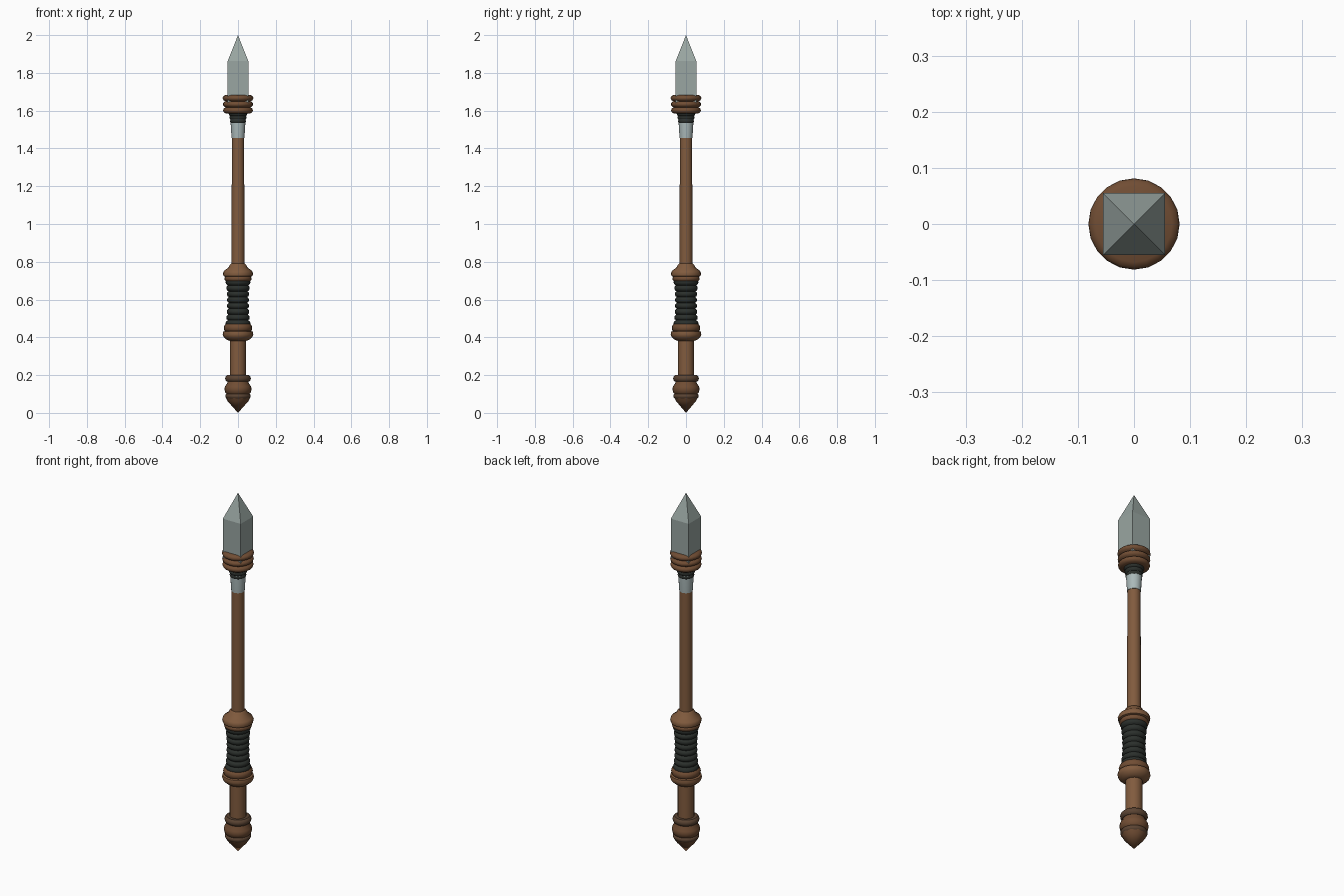
import bpy, bmesh, math

if "Cube" in bpy.data.objects:
    bpy.data.objects.remove(bpy.data.objects["Cube"])

SIDES = 20


def material(name, rgb):
    m = bpy.data.materials.new(name)
    m.diffuse_color = (*rgb, 1)
    m.use_nodes = True
    m.node_tree.nodes["Principled BSDF"].inputs["Base Color"].default_value = m.diffuse_color
    return m


WOOD = material("shaft wood", (0.22, 0.105, 0.048))
LEATHER = material("brown leather", (0.165, 0.075, 0.034))
BANDING = material("dark brown band", (0.105, 0.058, 0.033))
GRIP = material("black cord", (0.024, 0.029, 0.025))
STEEL = material("steel", (0.32, 0.38, 0.36))
PALE = material("pale metal", (0.40, 0.48, 0.48))


def lathe(name, profile, mat, sides=SIDES, turn=0.0, angle=35):
    """Spin (radius, z) points, listed bottom to top, into a closed solid."""
    bm = bmesh.new()
    loops = []
    for r, z in profile:
        if r == 0:
            loops.append([bm.verts.new((0, 0, z))])
            continue
        loops.append([bm.verts.new((r * math.cos(turn + math.tau * i / sides),
                                    r * math.sin(turn + math.tau * i / sides), z))
                      for i in range(sides)])
    for a, b in zip(loops, loops[1:]):
        for i in range(sides):
            j = (i + 1) % sides
            quad = [a[i % len(a)], a[j % len(a)], b[j % len(b)], b[i % len(b)]]
            bm.faces.new(list(dict.fromkeys(quad)))
    for loop in (loops[0], loops[-1]):
        if len(loop) > 1:
            bm.faces.new(loop)
    bmesh.ops.recalc_face_normals(bm, faces=bm.faces)
    me = bpy.data.meshes.new(name)
    bm.to_mesh(me)
    bm.free()
    me.materials.append(mat)
    ob = bpy.data.objects.new(name, me)
    bpy.context.collection.objects.link(ob)
    bpy.ops.object.select_all(action='DESELECT')
    ob.select_set(True)
    bpy.context.view_layer.objects.active = ob
    bpy.ops.object.shade_smooth_by_angle(angle=math.radians(angle))
    return ob


def coils(z0, z1, count, radius, depth):
    """Profile of stacked rounded rings; radius is a function of 0..1 height."""
    pts, steps = [], 6
    for k in range(count):
        for s in range(steps + (k == count - 1)):
            t = (k + s / steps) / count
            pts.append((radius(t) - depth * (1 - math.sin(math.pi * s / steps) ** 0.6),
                        z0 + (z1 - z0) * t))
    return pts


# Spear head: square bar ending in a pyramid
h = 0.055 * math.sqrt(2)
lathe("blade", [(h, 1.64), (h, 1.862), (0, 2.0)], STEEL, 4, math.pi / 4, 20)

# Leather rings holding the blade, cord binding and metal neck below them
lathe("blade_collar", coils(1.585, 1.682, 3, lambda t: 0.078 + 0.004 * t, 0.014), LEATHER)
lathe("neck_binding", coils(1.532, 1.592, 3, lambda t: 0.040 + 0.011 * t, 0.005), GRIP)
lathe("metal_neck", [(0.034, 1.455), (0.039, 1.535), (0.039, 1.56)], PALE)

# Long handle and thicker lower handle
lathe("shaft", [(0.034, 0.70), (0.034, 1.0), (0.032, 1.46)], WOOD)
lathe("lower_shaft", [(0.042, 0.17), (0.042, 0.42)], WOOD)

# Corded grip, slightly waisted
lathe("grip", coils(0.46, 0.705, 8,
                    lambda t: 0.058 + 0.010 * (2 * t - 1) ** 2, 0.010), GRIP)

# Turned rings at each end of the grip: a sloped shoulder and a thin ring
lathe("upper_grip_shoulder", [(0.06, 0.718), (0.077, 0.724), (0.080, 0.738), (0.074, 0.752),
                              (0.050, 0.770), (0.043, 0.785), (0.034, 0.792)], WOOD)
lathe("upper_grip_ring", coils(0.695, 0.726, 1, lambda t: 0.072, 0.012), LEATHER)
lathe("lower_grip_ring", coils(0.428, 0.472, 1, lambda t: 0.075, 0.012), LEATHER)
lathe("lower_grip_shoulder", [(0.042, 0.381), (0.058, 0.386), (0.076, 0.402), (0.081, 0.416),
                              (0.078, 0.430), (0.06, 0.436)], WOOD)

# Pommel: stacked bands and a pointed end cap
lathe("pommel_top_band", coils(0.165, 0.200, 1, lambda t: 0.068, 0.010), BANDING)
lathe("pommel_middle", [(0.058, 0.098), (0.067, 0.106), (0.072, 0.125),
                        (0.069, 0.140), (0.057, 0.158), (0.055, 0.172)], LEATHER)
lathe("pommel_lower_band", coils(0.074, 0.104, 1, lambda t: 0.067, 0.010), BANDING)
lathe("pommel_point", [(0, 0), (0.055, 0.062), (0.063, 0.078), (0.05, 0.09)], LEATHER, 10)
